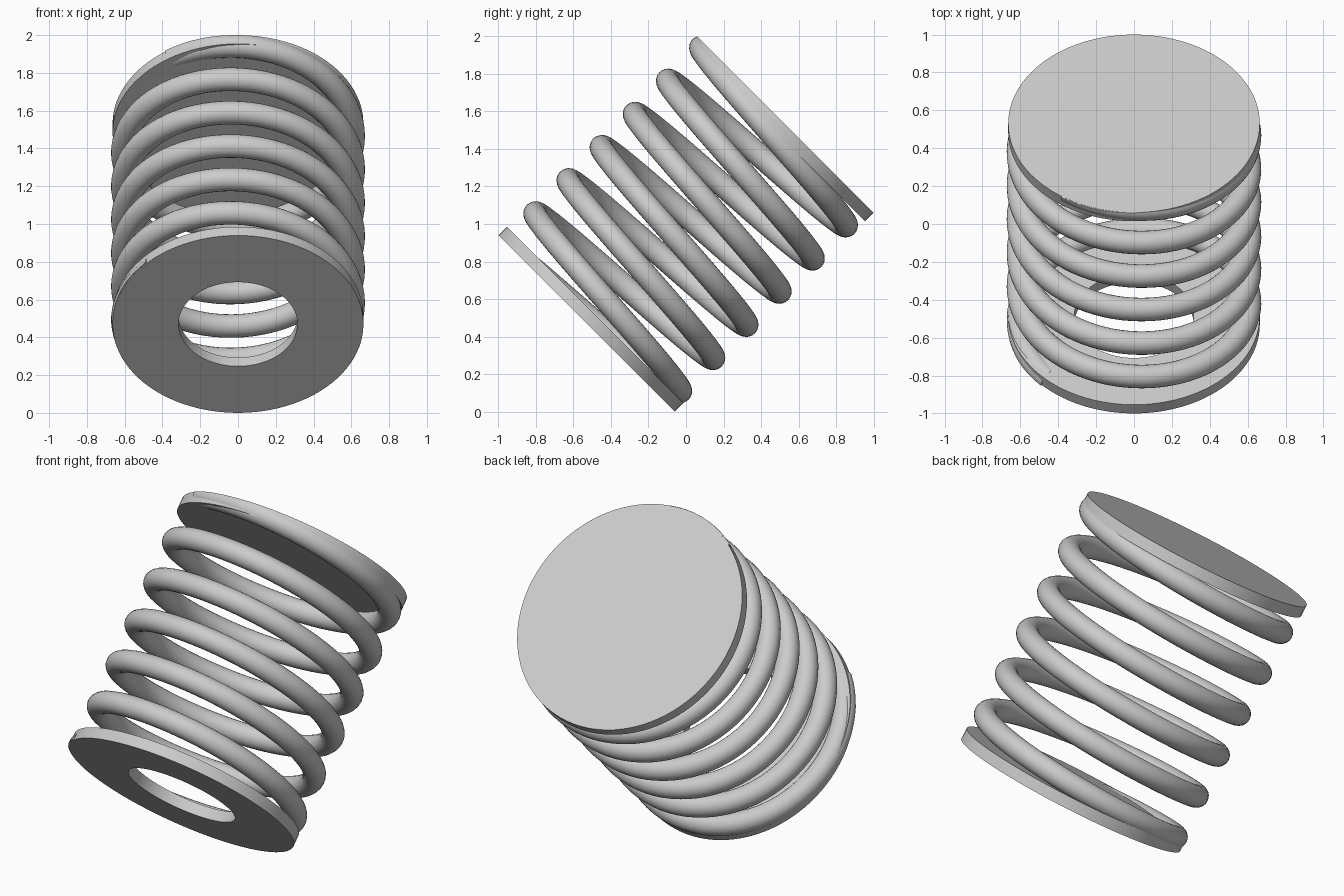
import bpy
import bmesh
from math import radians, cos, sin, pi
from mathutils import Matrix, Vector

cube = bpy.data.objects.get("Cube")
if cube:
    bpy.data.objects.remove(cube, do_unlink=True)

HALF = 0.75          # half length along the spring axis
PLATE_R = 0.664
PLATE_T = 0.065
HOLE_R = 0.315
COIL_R = 0.61
WIRE_R = 0.062
PITCH = 0.25

# The whole spring leans back by 45 degrees
TILT = Matrix.Translation((0, 0, 1)) @ Matrix.Rotation(radians(-45), 4, 'X')

steel = bpy.data.materials.new("grey_steel")
steel.use_nodes = True
grey = (0.6, 0.6, 0.6, 1)
steel.diffuse_color = grey
steel.node_tree.nodes["Principled BSDF"].inputs["Base Color"].default_value = grey


def finish(name, bm):
    bmesh.ops.remove_doubles(bm, verts=bm.verts, dist=1e-5)
    bmesh.ops.recalc_face_normals(bm, faces=bm.faces)
    bm.transform(TILT)
    mesh = bpy.data.meshes.new(name)
    bm.to_mesh(mesh)
    bm.free()
    mesh.materials.append(steel)
    obj = bpy.data.objects.new(name, mesh)
    bpy.context.collection.objects.link(obj)
    bpy.ops.object.select_all(action='DESELECT')
    obj.select_set(True)
    bpy.context.view_layer.objects.active = obj
    bpy.ops.object.shade_smooth_by_angle(angle=radians(35))
    return obj


# Solid end plate at the top
bm = bmesh.new()
bmesh.ops.create_cone(bm, cap_ends=True, segments=96, radius1=PLATE_R,
                      radius2=PLATE_R, depth=PLATE_T,
                      matrix=Matrix.Translation((0, 0, HALF - PLATE_T / 2)))
finish("top_plate", bm)

# Washer at the bottom, a rectangle spun around the axis
bm = bmesh.new()
corners = [(HOLE_R, -HALF), (PLATE_R, -HALF),
           (PLATE_R, PLATE_T - HALF), (HOLE_R, PLATE_T - HALF)]
verts = [bm.verts.new((r, 0, z)) for r, z in corners]
edges = [bm.edges.new((verts[i], verts[(i + 1) % 4])) for i in range(4)]
bmesh.ops.spin(bm, geom=verts + edges, cent=(0, 0, 0), axis=(0, 0, 1),
               angle=2 * pi, steps=96)
finish("bottom_washer", bm)

# Coil: a round wire swept along a helix
SIDES, STEPS = 24, 480
start, end = radians(137), radians(125 + 6 * 360)
base = -0.745
bm = bmesh.new()
rings = []
for i in range(STEPS + 1):
    turn = start + (end - start) * i / STEPS
    out = Vector((cos(turn), -sin(turn), 0))
    rise = PITCH * (turn - start) / (2 * pi)
    centre = out * COIL_R + Vector((0, 0, base + rise))
    along = Vector((-sin(turn) * COIL_R, -cos(turn) * COIL_R, PITCH / (2 * pi)))
    up = out.cross(along.normalized())
    rings.append([bm.verts.new(centre + WIRE_R * (out * cos(a) + up * sin(a)))
                  for a in (2 * pi * k / SIDES for k in range(SIDES))])
for a, b in zip(rings, rings[1:]):
    for k in range(SIDES):
        n = (k + 1) % SIDES
        bm.faces.new((a[k], a[n], b[n], b[k]))
bm.faces.new(rings[0])
bm.faces.new(rings[-1])

# Grind both coil ends flush with the outer plate faces
for side in (-1, 1):
    cut = bmesh.ops.bisect_plane(
        bm, geom=bm.verts[:] + bm.edges[:] + bm.faces[:],
        plane_co=(0, 0, side * (HALF - 0.001)), plane_no=(0, 0, side),
        clear_outer=True)
    rim = [g for g in cut["geom_cut"] if isinstance(g, bmesh.types.BMEdge)]
    bmesh.ops.holes_fill(bm, edges=rim, sides=0)
finish("coil", bm)
